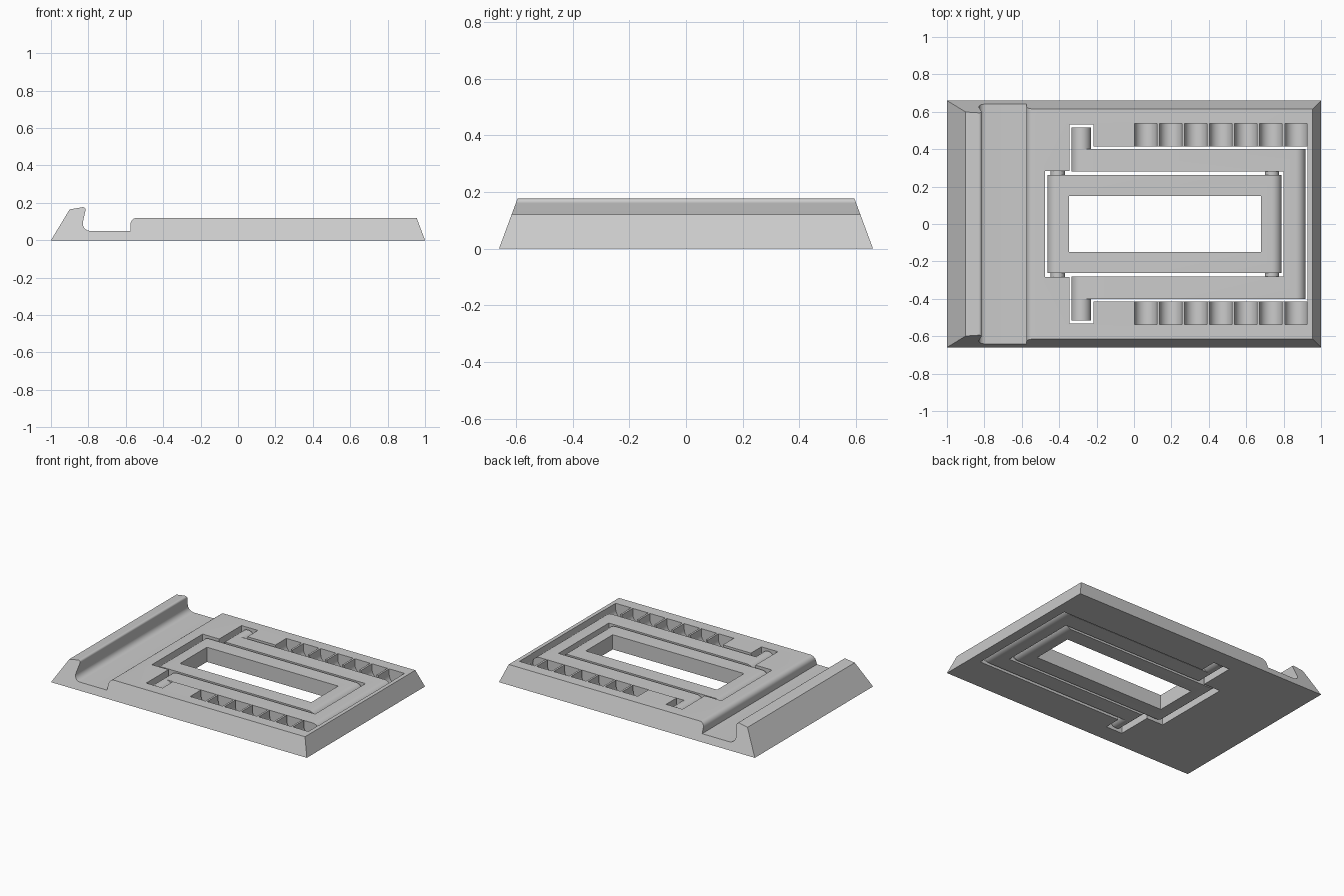
import bpy, bmesh, math

if "Cube" in bpy.data.objects:
    bpy.data.objects.remove(bpy.data.objects["Cube"])


def arc(cx, cz, r, a0, a1, n=12):
    return [(cx + r * math.cos(math.radians(a0 + (a1 - a0) * i / n)),
             cz + r * math.sin(math.radians(a0 + (a1 - a0) * i / n))) for i in range(n + 1)]


def solid(name, rings):
    """Close pairs of matching outlines into solids, all in one object."""
    bm = bmesh.new()
    for a, b in rings:
        va, vb = [bm.verts.new(p) for p in a], [bm.verts.new(p) for p in b]
        bm.faces.new(va)
        bm.faces.new(vb)
        n = len(va)
        for i in range(n):
            j = (i + 1) % n
            bm.faces.new((va[i], va[j], vb[j], vb[i]))
    bmesh.ops.recalc_face_normals(bm, faces=bm.faces)
    me = bpy.data.meshes.new(name)
    bm.to_mesh(me)
    bm.free()
    ob = bpy.data.objects.new(name, me)
    bpy.context.collection.objects.link(ob)
    return ob


def along_y(prof, y0, y1):
    return [(x, y0, z) for x, z in prof], [(x, y1, z) for x, z in prof]


def along_z(outline, z0=-0.1, z1=0.3):
    return [(x, y, z0) for x, y in outline], [(x, y, z1) for x, y in outline]


def cut(ob, cutter):
    m = ob.modifiers.new("cut", 'BOOLEAN')
    m.operation, m.solver, m.object = 'DIFFERENCE', 'EXACT', cutter
    bpy.context.view_layer.objects.active = ob
    bpy.ops.object.modifier_apply(modifier=m.name)
    bpy.data.objects.remove(cutter)


def rect(x0, x1, y):
    return [(x0, -y), (x1, -y), (x1, y), (x0, y)]


def stadium(x0, x1):
    return arc(x1 - R, ZC, R, -90, 90) + arc(x0 + R, ZC, R, 90, 270)


R, ZC = 0.052, 0.06

# base plate with hooked lip, channel and tapered ends
prof = [(-1, 0), (1, 0), (0.955, 0.12)]
prof += arc(-0.54, 0.085, 0.035, 90, 180, 6)
prof += [(-0.575, 0.05)]
prof += arc(-0.79, 0.09, 0.04, 270, 165, 8)
prof += arc(-0.829, 0.163, 0.014, -15, 100, 6)
prof += [(-0.9, 0.165)]
base = solid("base_plate", [([(x, -0.66 + 0.371 * z, z) for x, z in prof],
                             [(x, 0.66 - 0.371 * z, z) for x, z in prof])])

# stepped opening for the folding frames
half = [(-0.475, 0.283), (-0.345, 0.283), (-0.345, 0.532), (-0.217, 0.532),
        (-0.217, 0.415), (0.928, 0.415)]
cut(base, solid("opening", [along_z(half + [(x, -y) for x, y in reversed(half)])]))

# rows of rounded pockets for the pegs
pockets = []
for i in range(7):
    x = 0.062 + 0.134 * i
    p = arc(x, 0.08, 0.06, 180, 360) + [(x + 0.06, 0.2), (x - 0.06, 0.2)]
    for s in (1, -1):
        pockets.append(along_y(p, s * 0.40, s * 0.537))
cut(base, solid("pockets", pockets))

# inner window frame with rounded ends
inner = solid("inner_frame", [along_y(stadium(-0.463, 0.789), -0.262, 0.262)])
cut(inner, solid("window", [along_z(rect(-0.348, 0.678, 0.15))]))

# outer U-shaped support
outer = solid("support_arm", [along_y(stadium(-0.334, 0.917), -0.402, 0.402)])
cut(outer, solid("gap", [along_z(rect(-0.6, 0.80, 0.281))]))

# locking pegs and hinge pins
for s, side in ((1, "back"), (-1, "front")):
    solid("peg_" + side, [along_y(arc(-0.282, ZC, R, 0, 345, 23), s * 0.395, s * 0.516)])
    for x, where in ((-0.408, "left"), (0.7375, "right")):
        solid(f"hinge_pin_{where}_{side}",
              [along_y(arc(x, ZC, 0.038, 0, 345, 23), s * 0.25, s * 0.29)])

for ob in bpy.context.collection.objects:
    bpy.ops.object.select_all(action='DESELECT')
    ob.select_set(True)
    bpy.context.view_layer.objects.active = ob
    bpy.ops.object.shade_smooth_by_angle(angle=math.radians(30))
